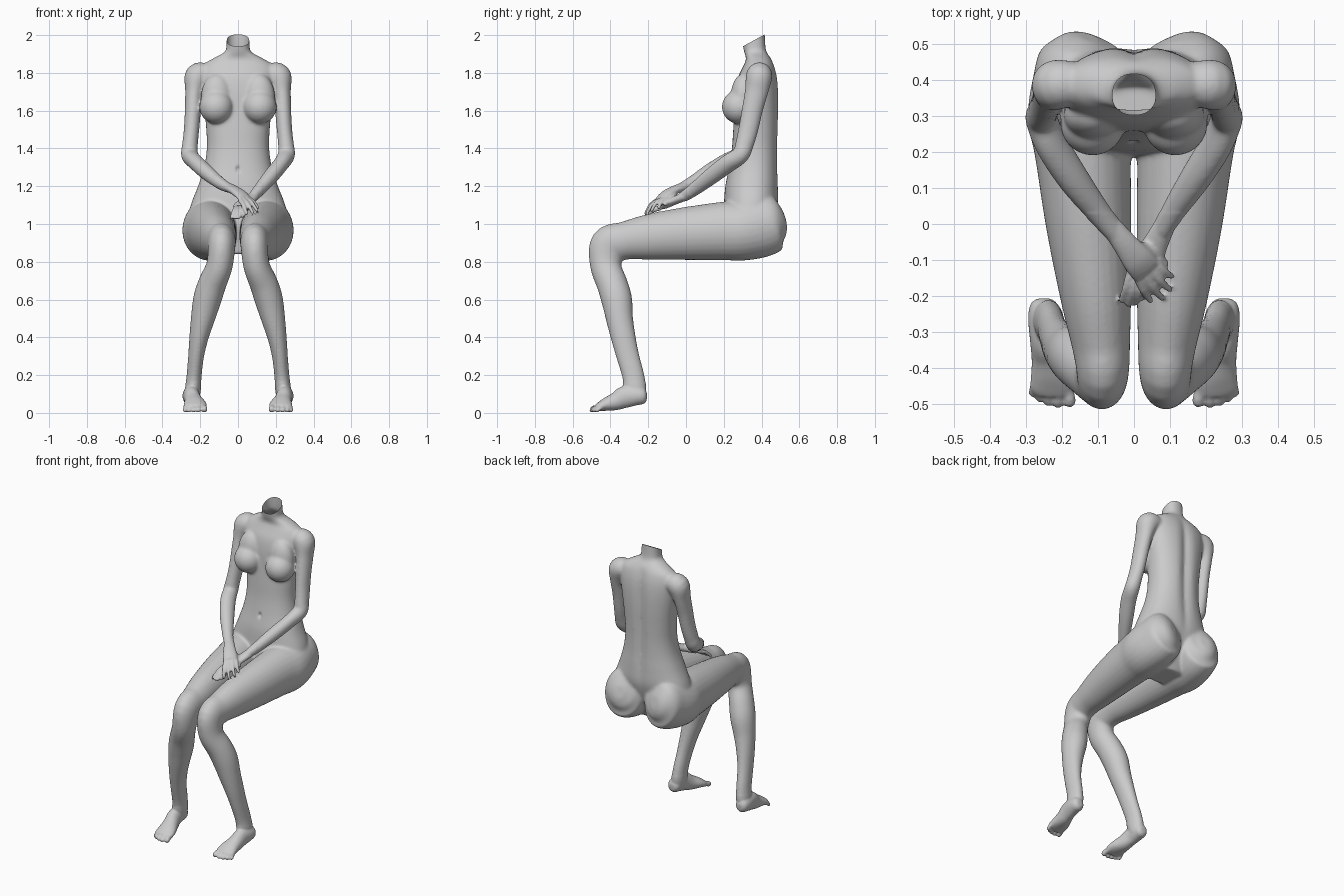
import bpy, bmesh, math
from mathutils import Vector, Matrix

bm = bmesh.new()


def spline(rows, steps):
    """Catmull-Rom interpolation of rows of numbers."""
    out = []
    n = len(rows)
    for i in range(n - 1):
        a, b, c, d = rows[max(i - 1, 0)], rows[i], rows[i + 1], rows[min(i + 2, n - 1)]
        for s in range(steps):
            t = s / steps
            out.append([0.5 * (2 * q + (r - p) * t + (2 * p - 5 * q + 4 * r - w) * t * t
                        + (3 * q - p - 3 * r + w) * t ** 3) for p, q, r, w in zip(a, b, c, d)])
    out.append(list(rows[-1]))
    return out


def skin(rings):
    """Bridge rings of points into a closed tube."""
    loops = [[bm.verts.new(p) for p in ring] for ring in rings]
    n = len(loops[0])
    for a, b in zip(loops, loops[1:]):
        for k in range(n):
            bm.faces.new((a[k], a[(k + 1) % n], b[(k + 1) % n], b[k]))
    bm.faces.new(loops[0][::-1])
    bm.faces.new(loops[-1])


def tube(rows, hint=(1, 0, 0), steps=5, dome=False, seg=28):
    """Tube through (x, y, z, radius along hint, radius across)."""
    pts = spline(rows, steps)
    rings = []
    hint = Vector(hint)

    def ring(c, t, ra, rb):
        u = (hint - t * hint.dot(t)).normalized()
        v = t.cross(u)
        rings.append([c + u * ra * math.cos(2 * math.pi * k / seg)
                      + v * rb * math.sin(2 * math.pi * k / seg) for k in range(seg)])

    for i, p in enumerate(pts):
        t = (Vector(pts[min(i + 1, len(pts) - 1)][:3]) - Vector(pts[max(i - 1, 0)][:3])).normalized()
        ring(Vector(p[:3]), t, p[3], p[4])
    if dome:
        for off, s in ((0.5, 0.85), (0.85, 0.5)):
            ring(Vector(p[:3]) + t * p[3] * off, t, p[3] * s, p[4] * s)
    skin(rings)


def ball(c, r):
    bmesh.ops.create_uvsphere(bm, u_segments=32, v_segments=20, radius=1,
                              matrix=Matrix.Translation(c) @ Matrix.Diagonal((*r, 1)))


def flip(rows, s):
    return [(s * r[0], *r[1:]) for r in rows]


# Torso and neck: height, half width, front y, back y, spine groove depth
torso = [(.84, .10, .20, .38, 0), (.93, .22, .19, .42, 0), (1.0, .262, .19, .455, 0),
         (1.1, .25, .2, .487, .005), (1.2, .212, .208, .49, .012), (1.3, .18, .228, .487, .016),
         (1.4, .165, .243, .487, .018), (1.5, .168, .25, .49, .02), (1.6, .178, .257, .493, .02),
         (1.7, .192, .262, .492, .02), (1.78, .2, .277, .484, .014), (1.84, .185, .305, .468, .008),
         (1.875, .135, .318, .45, 0), (1.91, .072, .308, .427, 0), (1.95, .061, .3, .42, 0),
         (2.04, .061, .288, .416, 0)]
rings = []
for z, w, f, b, g in spline(torso, 4):
    ring = []
    for k in range(48):
        c, s = math.cos(2 * math.pi * k / 48), math.sin(2 * math.pi * k / 48)
        x = w * math.copysign(abs(c) ** .88, c)
        y = (f + b) / 2 + (b - f) / 2 * math.copysign(abs(s) ** .88, s)
        if s > 0:
            y -= g * math.exp(-(x / .03) ** 2)
        ring.append((x, y, z))
    rings.append(ring)
skin(rings)

# Thigh from buttock to knee, then shin
leg = [(.125, .518, 1.03, .03, .04), (.13, .50, 1.025, .085, .10), (.136, .46, 1.015, .126, .15),
       (.143, .40, .99, .137, .165), (.15, .30, .966, .145, .16), (.142, .2, .963, .134, .155),
       (.126, 0, .949, .119, .14), (.106, -.2, .93, .099, .12), (.092, -.33, .91, .082, .10),
       (.087, -.407, .883, .073, .104), (.098, -.425, .78, .07, .083), (.138, -.39, .68, .075, .082),
       (.163, -.367, .6, .075, .082), (.186, -.352, .5, .064, .072), (.207, -.332, .4, .051, .066),
       (.222, -.308, .3, .042, .061), (.232, -.28, .2, .04, .059), (.238, -.27, .13, .042, .06),
       (.243, -.265, .085, .04, .05)]
# Foot from heel to ball
foot = [(.25, -.207, .085, .018, .02), (.25, -.222, .086, .037, .04), (.25, -.26, .09, .044, .05),
        (.246, -.32, .085, .043, .058), (.237, -.37, .062, .048, .048), (.228, -.42, .046, .059, .036),
        (.226, -.455, .034, .062, .025), (.226, -.475, .026, .052, .018)]
# Toes: x, tip y, radius
toes = [(.179, -.507, .018), (.211, -.51, .0135), (.237, -.505, .013), (.26, -.495, .0125), (.28, -.48, .012)]
# Upper arm from shoulder to elbow
upper = [(.16, .39, 1.79, .06, .055), (.213, .387, 1.782, .07, .07), (.233, .373, 1.70, .062, .047),
         (.239, .35, 1.6, .056, .043), (.246, .33, 1.5, .053, .041), (.254, .309, 1.42, .049, .042),
         (.256, .288, 1.365, .046, .046)]

for s in (1, -1):
    tube(flip(leg, s))
    tube(flip(foot, s))
    for x, y, r in toes:
        tube([(s * (x * .8 + .046), -.44, .034, r, r), (s * x, y + .025, .025, r * .9, r * .9),
              (s * x, y + r * .8, r + .001, r, r * .95)], dome=True, seg=14)
    # Breast
    ball((s * .115, .28, 1.62), (.09, .09, .09))
    ball((s * .112, .302, 1.67), (.084, .066, .125))

# Forearms: left rests below, right rests on top
left_fore = [(.228, .22, 1.318, .05, .042), (.172, .13, 1.25, .046, .041), (.112, .04, 1.18, .036, .033),
             (.078, -.015, 1.143, .03, .025)]
right_fore = [(-.228, .22, 1.33, .05, .042), (-.168, .125, 1.275, .046, .041), (-.1, .035, 1.22, .036, .033),
              (-.05, -.025, 1.19, .03, .025)]
tube(upper + left_fore, hint=(0, 1, 0))
tube(flip(upper, -1) + right_fore, hint=(0, 1, 0))


def hand(palm, across, fingers, thumb):
    tube(palm, hint=across)
    for base, tip in fingers:
        b, t = Vector(base), Vector(tip)
        m = b.lerp(t, .5) + Vector((0, -.006, .008))
        tube([(*b, .0125, .0125), (*m, .0115, .0115), (*t, .009, .009)], hint=across, dome=True, seg=14)
    tube([(*p, r, r) for p, r in zip(thumb, (.017, .014, .01))], hint=(0, 0, 1), dome=True, seg=14)


# Right hand, on top
hand([(-.06, -.01, 1.197, .03, .025), (-.025, -.055, 1.182, .035, .023), (.01, -.1, 1.16, .043, .021),
      (.033, -.128, 1.138, .044, .016)], (.8, .6, 0),
     [((.06, -.105, 1.133), (.105, -.145, 1.085)), ((.045, -.123, 1.135), (.1, -.182, 1.072)),
      ((.027, -.137, 1.133), (.078, -.206, 1.06)), ((.01, -.15, 1.128), (.046, -.213, 1.055))],
     [(.0, -.06, 1.165), (.05, -.075, 1.135), (.088, -.11, 1.105)])
# Left hand, beneath
hand([(.085, -.005, 1.148, .03, .025), (.062, -.05, 1.128, .035, .022), (.04, -.095, 1.108, .042, .02),
      (.026, -.125, 1.092, .042, .016)], (.9, -.42, 0),
     [((-.008, -.125, 1.09), (-.034, -.212, 1.036)), ((.012, -.135, 1.09), (-.016, -.222, 1.032)),
      ((.032, -.14, 1.088), (.004, -.22, 1.032)), ((.052, -.135, 1.084), (.024, -.205, 1.04))],
     [(.05, -.05, 1.125), (.012, -.075, 1.115), (-.018, -.12, 1.095)])

# Fuse every part into one skin
bmesh.ops.recalc_face_normals(bm, faces=bm.faces)
mesh = bpy.data.meshes.new("body")
bm.to_mesh(mesh)
bm.free()
body = bpy.data.objects.new("body", mesh)
bpy.context.collection.objects.link(body)
bpy.context.view_layer.objects.active = body
body.select_set(True)
mod = body.modifiers.new("fuse", 'REMESH')
mod.mode = 'VOXEL'
mod.voxel_size = .0062
bpy.ops.object.modifier_apply(modifier=mod.name)

# Blend the joints strongly, but leave hands and feet crisp
grp = body.vertex_groups.new(name="blend")
soft = [v.index for v in body.data.vertices
        if v.co.z > .16 and not (v.co.y < .03 and v.co.z > 1.0 and abs(v.co.x) < .13)]
grp.add(soft, 1.0, 'REPLACE')
for name, count, group in (("soften", 3, ""), ("blend_joints", 22, "blend")):
    mod = body.modifiers.new(name, 'SMOOTH')
    mod.factor = .5
    mod.iterations = count
    mod.vertex_group = group
    bpy.ops.object.modifier_apply(modifier=mod.name)

# Navel dimple, and open slanted neck cut
bm = bmesh.new()
bm.from_mesh(body.data)
for v in bm.verts:
    if v.co.y < .3 and abs(v.co.x) < .05:
        v.co.y += .014 * math.exp(-(v.co.x / .009) ** 2 - ((v.co.z - 1.29) / .015) ** 2)
bmesh.ops.bisect_plane(bm, geom=bm.verts[:] + bm.edges[:] + bm.faces[:], plane_co=(0, .41, 2.0),
                       plane_no=Vector((0, -.06, .11)).normalized(), clear_outer=False)
no = Vector((0, -.06, .11))
cap = [f for f in bm.faces if f.calc_center_median().z > 1.9
       and (f.calc_center_median() - Vector((0, .41, 2.0))).dot(no) > 0]
bmesh.ops.delete(bm, geom=cap, context='FACES')
bm.to_mesh(body.data)
bm.free()
bpy.ops.object.shade_smooth()
